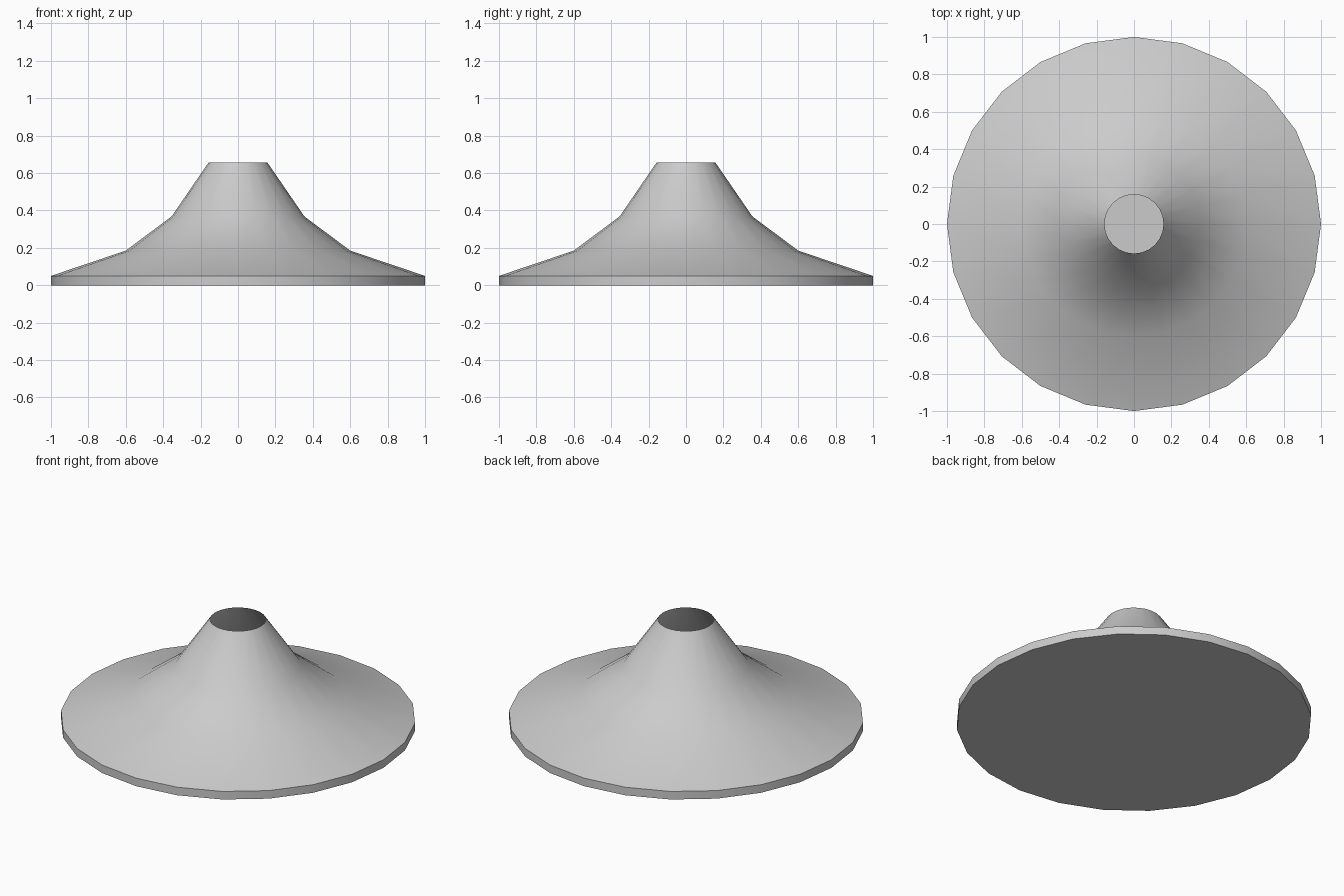
import bpy, bmesh, math

if "Cube" in bpy.data.objects:
    bpy.data.objects.remove(bpy.data.objects["Cube"])

SIDES = 24
# radius, height from the base up to the open rim
PROFILE = [(1.0, 0.0), (1.0, 0.05), (0.6, 0.185), (0.355, 0.368), (0.158, 0.655)]


def ring(bm, r, z):
    return [bm.verts.new((r * math.cos(math.tau * i / SIDES),
                          r * math.sin(math.tau * i / SIDES), z))
            for i in range(SIDES)]


# flared cone shell: closed base, open top
bm = bmesh.new()
rings = [ring(bm, r, z) for r, z in PROFILE]
for low, high in zip(rings, rings[1:]):
    for i in range(SIDES):
        j = (i + 1) % SIDES
        bm.faces.new((low[i], low[j], high[j], high[i]))
bm.faces.new(list(reversed(rings[0])))

mesh = bpy.data.meshes.new("flared_cone")
bm.to_mesh(mesh)
bm.free()
cone = bpy.data.objects.new("flared_cone", mesh)
bpy.context.collection.objects.link(cone)

# smooth slopes, sharp base edges
bpy.context.view_layer.objects.active = cone
cone.select_set(True)
bpy.ops.object.shade_smooth_by_angle(angle=math.radians(40))
